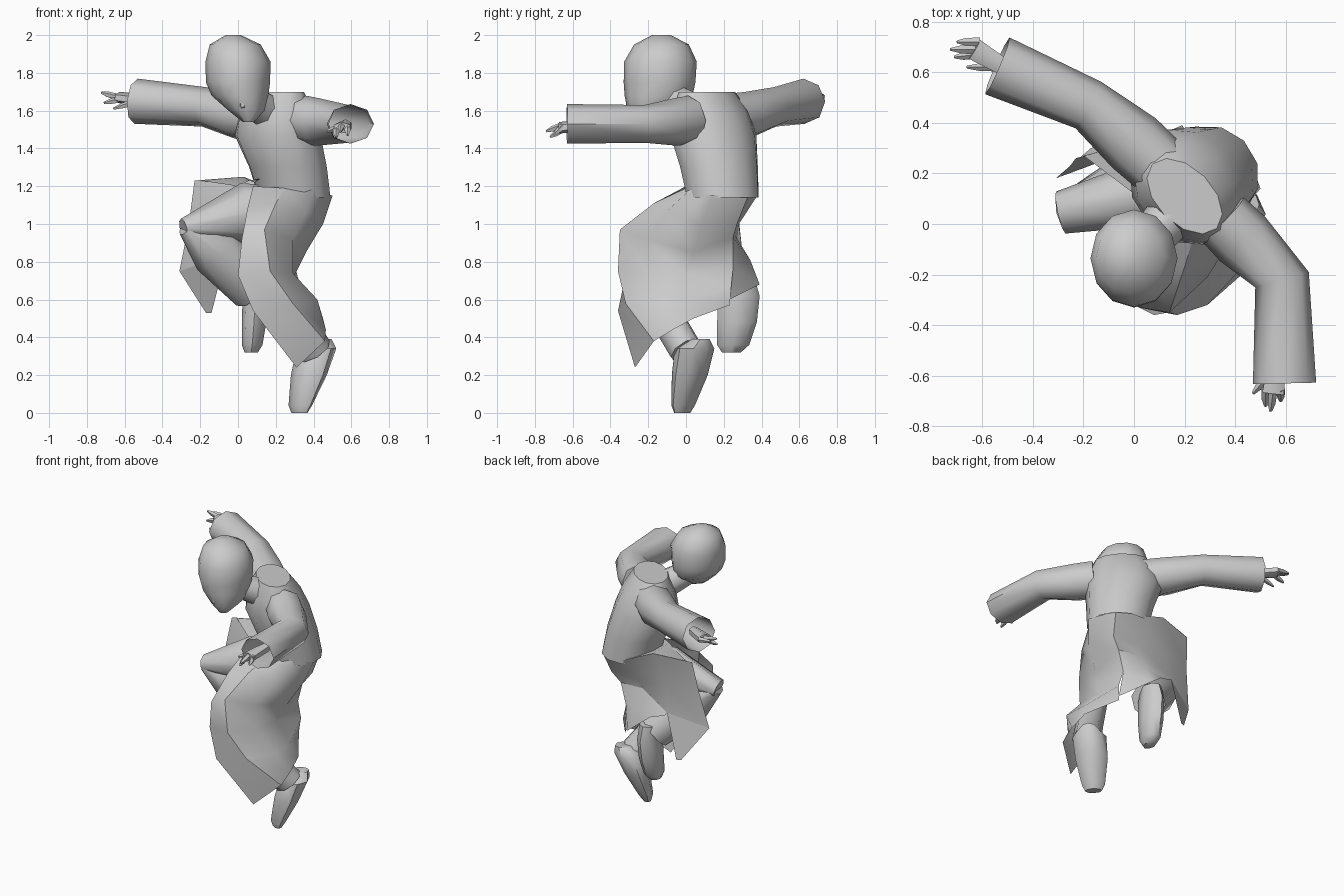
import bpy, bmesh, math
from mathutils import Vector


def finish(name, bm, angle=50):
    bmesh.ops.recalc_face_normals(bm, faces=bm.faces)
    me = bpy.data.meshes.new(name)
    bm.to_mesh(me)
    bm.free()
    for p in me.polygons:
        p.use_smooth = True
    me.set_sharp_from_angle(angle=math.radians(angle))
    ob = bpy.data.objects.new(name, me)
    bpy.context.collection.objects.link(ob)
    return ob


def loft(name, rings, hint, n=8, caps=(True, True), flat=False):
    """Skin elliptical rings (x, y, z, half along hint, half across)."""
    bm = bmesh.new()
    pts = [Vector(r[:3]) for r in rings]
    loops = []
    for i, r in enumerate(rings):
        t = pts[min(i + 1, len(pts) - 1)] - pts[max(i - 1, 0)]
        t = Vector((0, 0, 1)) if flat else t.normalized()
        v = t.cross(Vector(hint)).normalized()
        u = v.cross(t)
        loops.append([bm.verts.new(pts[i] + u * r[3] * math.cos(a) + v * r[4] * math.sin(a))
                      for a in (2 * math.pi * k / n for k in range(n))])
    for a, b in zip(loops, loops[1:]):
        for k in range(n):
            bm.faces.new((a[k], a[(k + 1) % n], b[(k + 1) % n], b[k]))
    if caps[0]:
        bm.faces.new(loops[0])
    if caps[1]:
        bm.faces.new(loops[-1])
    return finish(name, bm)


def sheet(name, rows):
    """Skin a grid of points, one row after another."""
    bm = bmesh.new()
    vs = [[bm.verts.new(p) for p in row] for row in rows]
    for a, b in zip(vs, vs[1:]):
        for k in range(len(a) - 1):
            bm.faces.new((a[k], a[k + 1], b[k + 1], b[k]))
    return finish(name, bm, 55)


X, Y, UP = (1, 0, 0), (0, 1, 0), (0, 0, 1)
SIDE = (0.7, -0.7, 0)

# Head, nose and neck
loft("head", [(0.055, -0.24, 1.54, .03, .03), (0.045, -0.185, 1.60, .095, .125),
              (0.01, -0.145, 1.68, .15, .18), (0, -0.14, 1.75, .17, .19),
              (0, -0.135, 1.86, .172, .192), (-0.015, -0.13, 1.95, .135, .145),
              (-0.025, -0.13, 2.0, .04, .05)], X, 12, flat=True)
loft("nose", [(0.018, -0.305, 1.66, .01, .01), (0.025, -0.302, 1.62, .018, .018),
              (0.028, -0.28, 1.60, .012, .012)], X, 6, flat=True)
loft("neck", [(0.03, -0.1, 1.68, .08, .08), (0.16, 0.05, 1.59, .1, .1)], SIDE)

# Coat body, turned about 45 degrees
loft("coat_body", [(0.30, 0.195, 1.14, .2, .19), (0.265, 0.175, 1.30, .22, .2),
                   (0.21, 0.145, 1.47, .25, .21), (0.2, 0.13, 1.60, .23, .17),
                   (0.2, 0.11, 1.70, .18, .11)], SIDE, 12, (False, True), flat=True)

# Sleeves with open cuffs
loft("right_sleeve", [(0.11, 0.22, 1.56, .13, .125), (0.0, 0.32, 1.575, .125, .13),
                      (-0.18, 0.47, 1.62, .105, .105), (-0.54, 0.625, 1.65, .12, .122)],
     UP, 8, (True, False))
loft("left_sleeve", [(0.35, 0.02, 1.55, .13, .12), (0.43, -0.06, 1.54, .125, .125),
                     (0.585, -0.22, 1.53, .1, .11), (0.595, -0.63, 1.53, .105, .125)],
     UP, 8, (True, False))


# Hands: palm plus tapered fingers
def hand(name, wrist, knuckle, tips):
    loft(name + "_palm", [(*wrist, .035, .035), (*knuckle, .03, .05)], UP, 6)
    for i, (root, tip) in enumerate(tips):
        mid = Vector(root).lerp(Vector(tip), .6)
        loft(f"{name}_finger_{i + 1}", [(*root, .018, .018), (*mid, .016, .016),
                                        (*tip, .006, .006)], UP, 5)


hand("right_hand", (-0.48, 0.6, 1.65), (-0.63, 0.69, 1.67),
     [((-0.61, 0.72, 1.67), (-0.70, 0.72, 1.68)), ((-0.63, 0.69, 1.67), (-0.725, 0.69, 1.695)),
      ((-0.62, 0.67, 1.66), (-0.71, 0.66, 1.64)), ((-0.53, 0.62, 1.65), (-0.66, 0.62, 1.61))])
hand("left_hand", (0.57, -0.5, 1.52), (0.55, -0.67, 1.51),
     [((0.58, -0.65, 1.52), (0.58, -0.70, 1.47)), ((0.55, -0.66, 1.52), (0.54, -0.74, 1.49)),
      ((0.52, -0.65, 1.5), (0.52, -0.72, 1.46)), ((0.53, -0.6, 1.51), (0.47, -0.67, 1.49))])

# Left coat skirt: front strip, then the side wrapped over thigh and shin
sheet("coat_skirt_left_front", [
    [(0.08, 0, 1.2), (0.25, 0, 1.19)], [(0.05, -0.18, 1.08), (0.2, -0.17, 1.11)],
    [(0.02, -0.33, .92), (0.14, -0.35, .97)], [(0.0, -0.32, .73), (0.17, -0.36, .75)],
    [(0.08, -0.36, .54), (0.29, -0.32, .58)], [(0.31, -0.27, .24), (0.46, -0.17, .38)]])
sheet("coat_skirt_left_side", [
    [(0.25, 0, 1.19), (0.4, 0.02, 1.18), (0.5, 0.14, 1.15), (0.43, 0.33, 1.15)],
    [(0.2, -0.17, 1.11), (0.36, -0.1, 1.07), (0.45, 0.08, 1.0), (0.4, 0.27, 1.0)],
    [(0.14, -0.35, .97), (0.29, -0.21, .92), (0.36, 0.04, .85), (0.34, 0.25, .93)],
    [(0.17, -0.36, .75), (0.29, -0.2, .74), (0.3, 0.0, .73), (0.3, 0.25, .78)],
    [(0.29, -0.32, .58), (0.42, -0.18, .6), (0.41, 0.0, .6), (0.33, 0.24, .67)],
    [(0.46, -0.17, .38), (0.465, -0.07, .44), (0.45, 0.04, .5), (0.32, 0.23, .57)]])

# Back of the coat, kicked-out tail and right skirt draped over the raised thigh
sheet("coat_skirt_back", [
    [(0.43, 0.33, 1.15), (0.25, 0.385, 1.16), (0.03, 0.33, 1.25), (-0.23, 0.26, 1.23)],
    [(0.4, 0.27, 1.0), (0.2, 0.28, 1.0), (-0.04, 0.28, 1.02), (-0.26, 0.22, 1.0)],
    [(0.34, 0.25, .93), (0.16, 0.26, .94), (-0.06, 0.30, .84), (-0.31, 0.18, .75)]])
sheet("coat_tail_back", [[(0.34, 0.25, .93), (0.16, 0.26, .94), (-0.06, 0.30, .84)],
                         [(0.3, 0.25, .78), (0.18, 0.34, .81), (-0.05, 0.31, .82)],
                         [(0.32, 0.23, .6), (0.19, 0.39, .68), (0.05, 0.33, .79)]])
sheet("coat_tail_right", [[(-0.06, 0.30, .84), (-0.31, 0.18, .75)],
                          [(-0.14, 0.31, .53), (-0.17, 0.3, .53)]])
sheet("coat_skirt_right_top", [
    [(0.25, 0.385, 1.16), (0.03, 0.33, 1.25), (-0.2, 0.27, 1.23)],
    [(0.12, 0.08, 1.24), (0.06, 0.1, 1.23), (0.0, 0.12, 1.2)]])

# Trouser legs
loft("right_thigh", [(0.25, 0.17, 1.06, .13, .13), (0.04, 0.12, 1.06, .16, .13),
                     (-0.29, 0.045, .98, .05, .085)], UP)
loft("right_shin", [(-0.28, 0.045, .98, .075, .045), (-0.12, 0.1, .86, .11, .14),
                    (0.08, 0.24, .65, .11, .12)], Y)
loft("left_thigh", [(0.3, 0.18, 1.06, .12, .12), (0.15, -0.2, .87, .09, .09)], UP)
loft("left_shin", [(0.13, -0.23, .85, .08, .08), (0.27, -0.13, .55, .09, .09),
                   (0.4, 0.0, .33, .09, .1)], Y)

# Boots with the toes pointing down
loft("right_boot", [(0.09, 0.28, .72, .06, .08), (0.09, 0.28, .62, .065, .11),
                    (0.085, 0.27, .48, .065, .105), (0.075, 0.25, .36, .055, .085),
                    (0.07, 0.24, .32, .035, .05)], X, flat=True)
loft("left_boot", [(0.44, 0.07, .39, .05, .06), (0.415, 0.045, .34, .11, .1),
                   (0.375, 0.02, .2, .105, .085), (0.33, -0.015, .04, .075, .05),
                   (0.325, -0.02, 0, .055, .03)], SIDE, flat=True)
